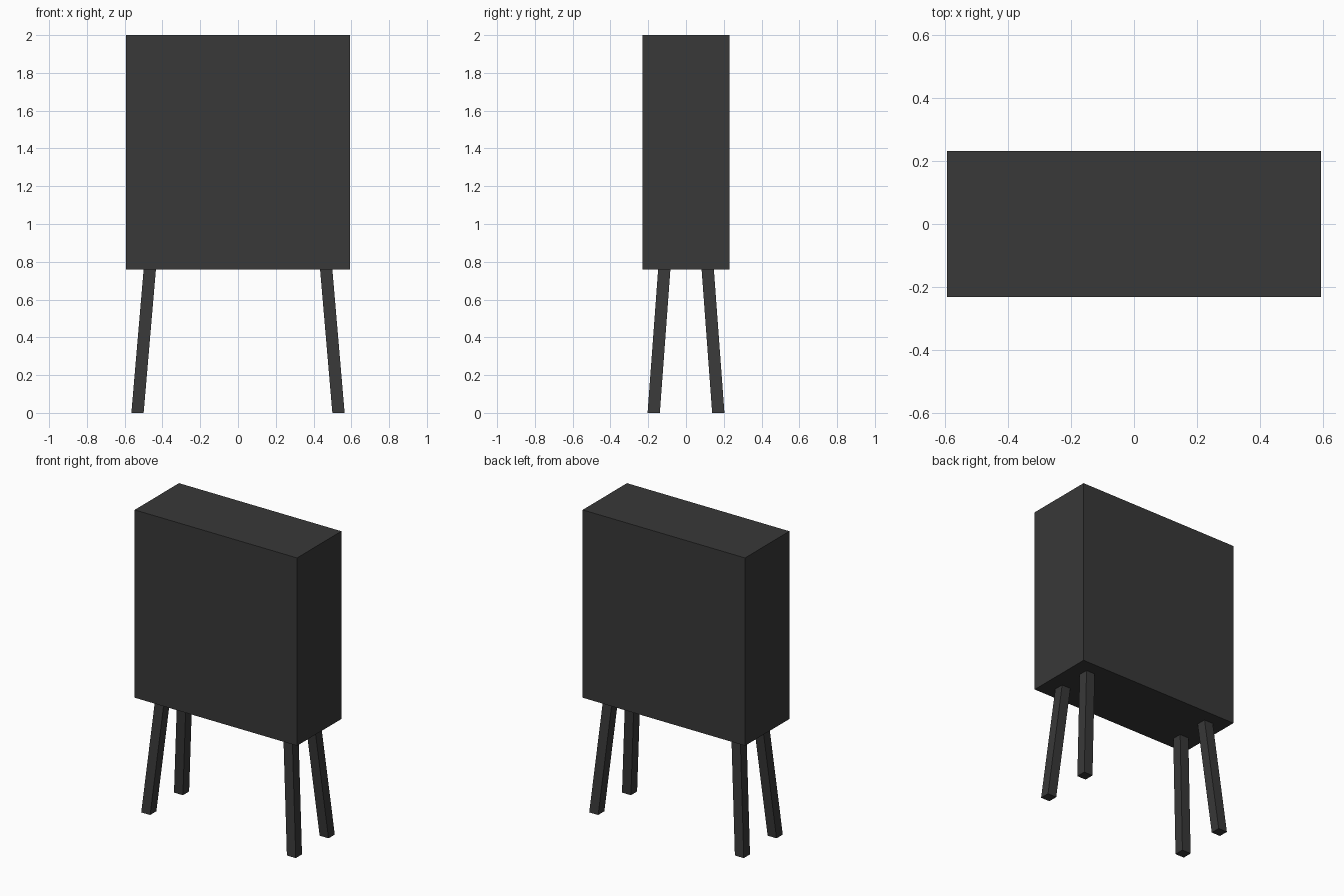
import bpy, bmesh
from mathutils import Vector

if "Cube" in bpy.data.objects:
    bpy.data.objects.remove(bpy.data.objects["Cube"])

dark = bpy.data.materials.new("dark_grey")
dark.diffuse_color = (0.04, 0.04, 0.04, 1)
dark.use_nodes = True
dark.node_tree.nodes["Principled BSDF"].inputs["Base Color"].default_value = dark.diffuse_color

BODY_BOTTOM, TOP = 0.76, 2.0


def slanted_box(name, low, high, size):
    """Box of cross-section size whose top is shifted from centre low to centre high."""
    bm = bmesh.new()
    bmesh.ops.create_cube(bm, size=1)
    low, high = Vector(low), Vector(high)
    for v in bm.verts:
        centre = high if v.co.z > 0 else low
        v.co = centre + Vector((v.co.x * size[0], v.co.y * size[1], 0))
    bmesh.ops.recalc_face_normals(bm, faces=bm.faces)
    mesh = bpy.data.meshes.new(name)
    bm.to_mesh(mesh)
    bm.free()
    mesh.materials.append(dark)
    obj = bpy.data.objects.new(name, mesh)
    bpy.context.collection.objects.link(obj)
    return obj


# Cabinet body
slanted_box("cabinet_body", (0, 0, BODY_BOTTOM), (0, 0, TOP), (1.186, 0.462))

# Four splayed legs
for sx, side in ((-1, "left"), (1, "right")):
    for sy, end in ((-1, "front"), (1, "back")):
        slanted_box(f"{end}_{side}_leg",
                    (sx * 0.532, sy * 0.171, 0),
                    (sx * 0.467, sy * 0.115, BODY_BOTTOM),
                    (0.065, 0.065))
